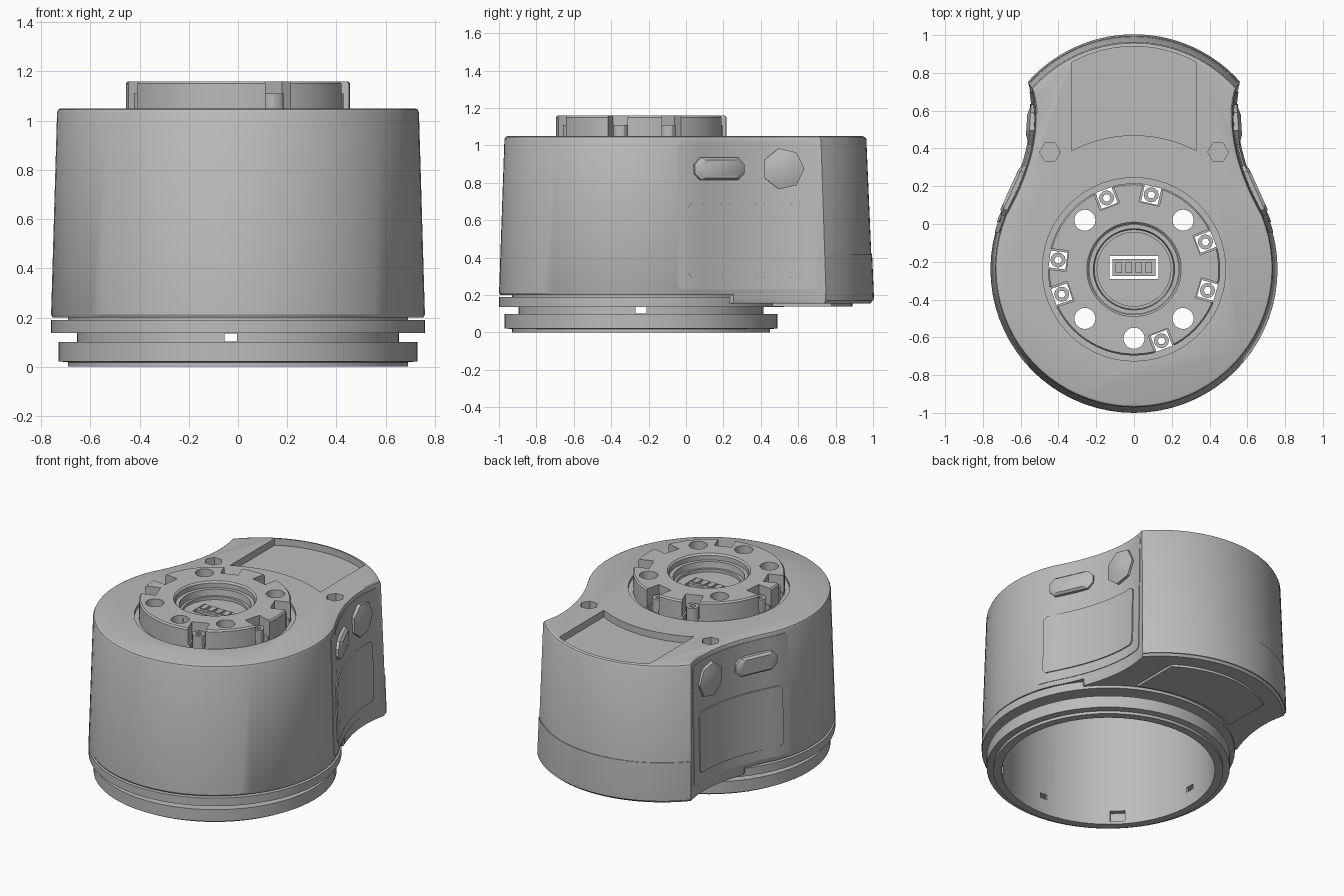
import bpy, bmesh
from math import sin, cos, pi, radians, sqrt, atan2
from mathutils import Vector, Matrix

if "Cube" in bpy.data.objects:
    bpy.data.objects.remove(bpy.data.objects["Cube"])

grey = bpy.data.materials.new("plain_grey")
grey.use_nodes = True
grey.diffuse_color = (0.5, 0.5, 0.5, 1)
grey.node_tree.nodes["Principled BSDF"].inputs["Base Color"].default_value = (0.5, 0.5, 0.5, 1)

CY = -0.24       # centre of the round drum
R = 0.76
Y0, Y1 = 0.05, 0.75   # ends of the concave waist


def finish(name, bm, mat=True):
    bmesh.ops.remove_doubles(bm, verts=bm.verts, dist=1e-5)
    bmesh.ops.recalc_face_normals(bm, faces=bm.faces)
    me = bpy.data.meshes.new(name)
    bm.to_mesh(me)
    bm.free()
    ob = bpy.data.objects.new(name, me)
    bpy.context.collection.objects.link(ob)
    if mat:
        me.materials.append(grey)
    return ob


def loft(name, rings):
    """Skin a stack of equal closed rings and cap both ends."""
    bm = bmesh.new()
    rows = [[bm.verts.new(p) for p in ring] for ring in rings]
    n = len(rows[0])
    for a, b in zip(rows, rows[1:]):
        for i in range(n):
            j = (i + 1) % n
            bm.faces.new((a[i], a[j], b[j], b[i]))
    bm.faces.new(rows[0][::-1])
    bm.faces.new(rows[-1])
    return finish(name, bm)


def prism(name, pts, z0, z1):
    return loft(name, [[(x, y, z) for x, y in pts] for z in (z0, z1)])


def circle(r, x=0, y=CY, n=72, turn=0.0):
    return [(x + r * cos(turn + 2 * pi * i / n), y + r * sin(turn + 2 * pi * i / n)) for i in range(n)]


def box(x, y, w, d, angle=0.0):
    c, s = cos(angle), sin(angle)
    return [(x + c * u - s * v, y + s * u + c * v) for u, v in
            ((-w / 2, -d / 2), (w / 2, -d / 2), (w / 2, d / 2), (-w / 2, d / 2))]


def lathe(name, profile, n=72):
    """Revolve a closed (radius, z) profile about the drum axis."""
    bm = bmesh.new()
    rows = [[bm.verts.new((x, y, z)) for x, y in circle(r, n=n)] for r, z in profile]
    for k, a in enumerate(rows):
        b = rows[(k + 1) % len(rows)]
        for i in range(n):
            j = (i + 1) % n
            bm.faces.new((a[i], a[j], b[j], b[i]))
    return finish(name, bm)


def cut(target, cutter, keep=False):
    cutter.hide_render = True
    mod = target.modifiers.new("cut", 'BOOLEAN')
    mod.operation, mod.solver, mod.object = 'DIFFERENCE', 'EXACT', cutter
    bpy.context.view_layer.objects.active = target
    bpy.ops.object.modifier_apply(modifier=mod.name)
    if not keep:
        bpy.data.objects.remove(cutter)


# Plan outline of the housing
def waist(y):
    if y <= Y0:
        return sqrt(R * R - (y - CY) ** 2)
    h = Y1 - Y0
    t = min((y - Y0) / h, 1)
    a, b = sqrt(R * R - (Y0 - CY) ** 2), 0.56
    return ((2 * t**3 - 3 * t**2 + 1) * a + (t**3 - 2 * t**2 + t) * h * -0.55
            + (3 * t**2 - 2 * t**3) * b + (t**3 - t**2) * h * 0.25)


def back_arc(r=0.75, half=0.56, n=14):
    a = atan2(sqrt(r * r - half * half), half)
    return [(r * cos(a + (pi / 2 - a) * i / n), 0.25 + r * sin(a + (pi / 2 - a) * i / n)) for i in range(n + 1)]


def mirrored(half):
    return half + [(-x, y) for x, y in reversed(half) if x > 1e-4]


def taper(z):
    return 1 - 0.033 * (z - 0.2) / 0.85


def scaled(pts, z, extra=0.0):
    s = taper(z) + extra
    return [(x * s, (y + 0.1) * s - 0.1, z) for x, y in pts]


end = atan2(Y0 - CY, waist(Y0))
drum = [(R * cos(a), CY + R * sin(a)) for a in (-pi / 2 + (end + pi / 2) * i / 24 for i in range(25))]
side = [(waist(y), y) for y in (Y0 + (Y1 - Y0) * i / 14 for i in range(1, 14))]
outline = mirrored(drum + side + back_arc())

housing = loft("housing", [scaled(outline, 0.2, -0.008), scaled(outline, 0.212), scaled(outline, 1.033),
                           scaled(outline, 1.045, -0.006), scaled(outline, 1.05, -0.02)])
cut(housing, prism("bore", circle(0.64), 0.1, 1.0))

# Recessed bay on the top of the rear lobe
def bay_outline(half, r_front, r_back):
    xs = [half - 2 * half * i / 16 for i in range(17)]
    return ([(x, 0.25 + sqrt(r_back**2 - x * x)) for x in xs]
            + [(x, CY + sqrt(r_front**2 - x * x)) for x in reversed(xs)])


cut(housing, prism("bay", bay_outline(0.33, 0.71, 0.69), 1.005, 1.2))
for s in (1, -1):
    cut(housing, prism("socket", circle(0.055, s * 0.445, 0.38, 6), 1.0, 1.2))
cut(housing, lathe("groove", [(0.45, 1.03), (0.485, 1.03), (0.485, 1.1), (0.45, 1.1)]))

# Mounting flange on top, with central well
flange = lathe("mounting_flange", [(0.24, 1.02), (0.456, 1.02), (0.456, 1.15), (0.448, 1.16),
                                   (0.25, 1.16), (0.24, 1.15)])
cut(housing, prism("well", circle(0.225), 0.9, 1.2))
holes = [(sx * 0.26, CY + sy * 0.26) for sx in (1, -1) for sy in (1, -1)] + [(0, CY - 0.365)]
for x, y in holes:
    c = prism("bolt_hole", circle(0.056, x, y, 20), 0.9, 1.3)
    cut(housing, c, True)
    cut(flange, c)
for deg in (77, 111, 21, -16, 173, 199, -69):
    a = radians(deg)
    x, y = 0.405 * cos(a), CY + 0.405 * sin(a)
    cut(flange, prism("notch", box(x + 0.02 * cos(a), y + 0.02 * sin(a), 0.14, 0.11, a), 0.9, 1.3))
    cut(housing, prism("screw_hole", box(x, y, 0.09, 0.09, a), 0.9, 1.3))
    screw = prism("flange_screw", circle(0.04, x, y, 12), 0.99, 1.11)
    cut(screw, prism("screw_bore", circle(0.021, x, y, 6), 0.9, 1.2))

# Connector well: stepped rim, floor and contact block
lathe("well_rim", [(0.195, 1.0), (0.238, 1.0), (0.238, 1.12), (0.215, 1.12), (0.21, 1.08), (0.195, 1.08)])
floor = prism("well_floor", circle(0.2), 1.03, 1.06)
cut(floor, prism("connector_slot", box(0, CY + 0.01, 0.26, 0.12), 0.9, 1.2))
prism("connector_block", box(0, CY + 0.01, 0.23, 0.09), 1.02, 1.07)
for i in range(4):
    prism("contact", box(-0.08 + i * 0.053, CY + 0.01, 0.035, 0.06), 1.06, 1.08)

# Clamp ring, neck and lower collar
collar = lathe("lower_collar", [(0.64, 0.21), (0.69, 0.21), (0.69, 0.19), (0.76, 0.19), (0.76, 0.137),
                                (0.655, 0.137), (0.655, 0.1), (0.73, 0.1), (0.73, 0.022),
                                (0.69, 0.018), (0.69, 0.0), (0.64, 0.0)])
cut(collar, prism("neck_slot", box(-0.03, CY, 0.05, 1.6), 0.102, 0.135))
cut(collar, prism("neck_slot", box(0, CY, 1.6, 0.06), 0.102, 0.135))
for i in range(4):
    a = radians(45 + 90 * i)
    cut(collar, prism("inner_slot", box(0.64 * cos(a), CY + 0.64 * sin(a), 0.06, 0.09, a), 0.02, 0.09))

# Foot of the rear lobe, its cover plate and the rear skirt
front_edge = [(0.765 * sin(a), CY + 0.765 * cos(a)) for a in (0.9 * i / 14 for i in range(15))]
foot_side = [(waist(y), y) for y in (front_edge[-1][1] + 0.02 + 0.03 * i for i in range(16)) if y < Y1]
rear = mirrored(foot_side + back_arc())
foot = rear + [(-x, y) for x, y in reversed(front_edge)] + front_edge[1:]
loft("lobe_foot", [scaled(foot, 0.155, -0.015), scaled(foot, 0.17, -0.004), scaled(foot, 0.215, -0.002)])
prism("foot_cover", bay_outline(0.36, 0.79, 0.64), 0.14, 0.16)
skirt = mirrored(back_arc())
loft("rear_skirt", [scaled(skirt, 0.17, 0.002), scaled(skirt, 0.2, 0.004), scaled(skirt, 0.42, 0.004)])


# Side fittings that follow the waist wall
def wall(y, z):
    s = taper(z)
    return s * waist((y + 0.1) / s - 0.1)


def side_plate(name, s, y0, y1, z0, z1, lift, n=16):
    def ring(z, off, m=0.0):
        ys = [y0 + m + (y1 - y0 - 2 * m) * i / n for i in range(n + 1)]
        return ([(s * (wall(y, z) + off), y, z) for y in ys]
                + [(s * (wall(y, z) - 0.02), y, z) for y in reversed(ys)])
    return loft(name, [ring(z0, lift, 0.02), ring(z0 + 0.02, lift), ring(z1 - 0.02, lift), ring(z1, lift, 0.02)])


def boss(name, s, y, z, pts, levels):
    """Stack scaled copies of a (along, up) profile out from the wall."""
    slope = (wall(y + 0.05, z) - wall(y - 0.05, z)) / 0.1
    t = Vector((slope, 1, 0)).normalized()
    nrm = Vector((t.y, -t.x, 0))
    base = Vector((wall(y, z), y, z))
    flip = Matrix.Diagonal((s, 1, 1))
    return loft(name, [[flip @ (base + nrm * d + t * u * k + Vector((0, 0, v * k))) for u, v in pts]
                       for d, k in levels])


pill = [((0.085 if cos(a) > 0 else -0.085) + 0.065 * cos(a), 0.065 * sin(a))
        for a in (pi / 8 + pi / 4 * i for i in range(8))]
knob = [(0.112 * cos(2 * pi * i / 7), 0.112 * sin(2 * pi * i / 7)) for i in range(7)]
for s, tag in ((1, "left"), (-1, "right")):
    side_plate(tag + "_side_panel", s, -0.045, 0.7, 0.23, 1.02, 0.004)
    side_plate(tag + "_inset_panel", s, 0.01, 0.635, 0.295, 0.69, 0.012)
    boss(tag + "_pill_button", s, 0.17, 0.875, pill, [(-0.03, 1), (0.025, 1), (0.04, 0.8)])
    boss(tag + "_round_knob", s, 0.52, 0.875, knob, [(-0.03, 1), (0.025, 1), (0.042, 0.5)])

# Smooth shading with sharp edges kept
bpy.ops.object.select_all(action='DESELECT')
for ob in bpy.context.scene.objects:
    if ob.type == 'MESH':
        ob.select_set(True)
        bpy.context.view_layer.objects.active = ob
bpy.ops.object.shade_smooth_by_angle(angle=radians(30))
